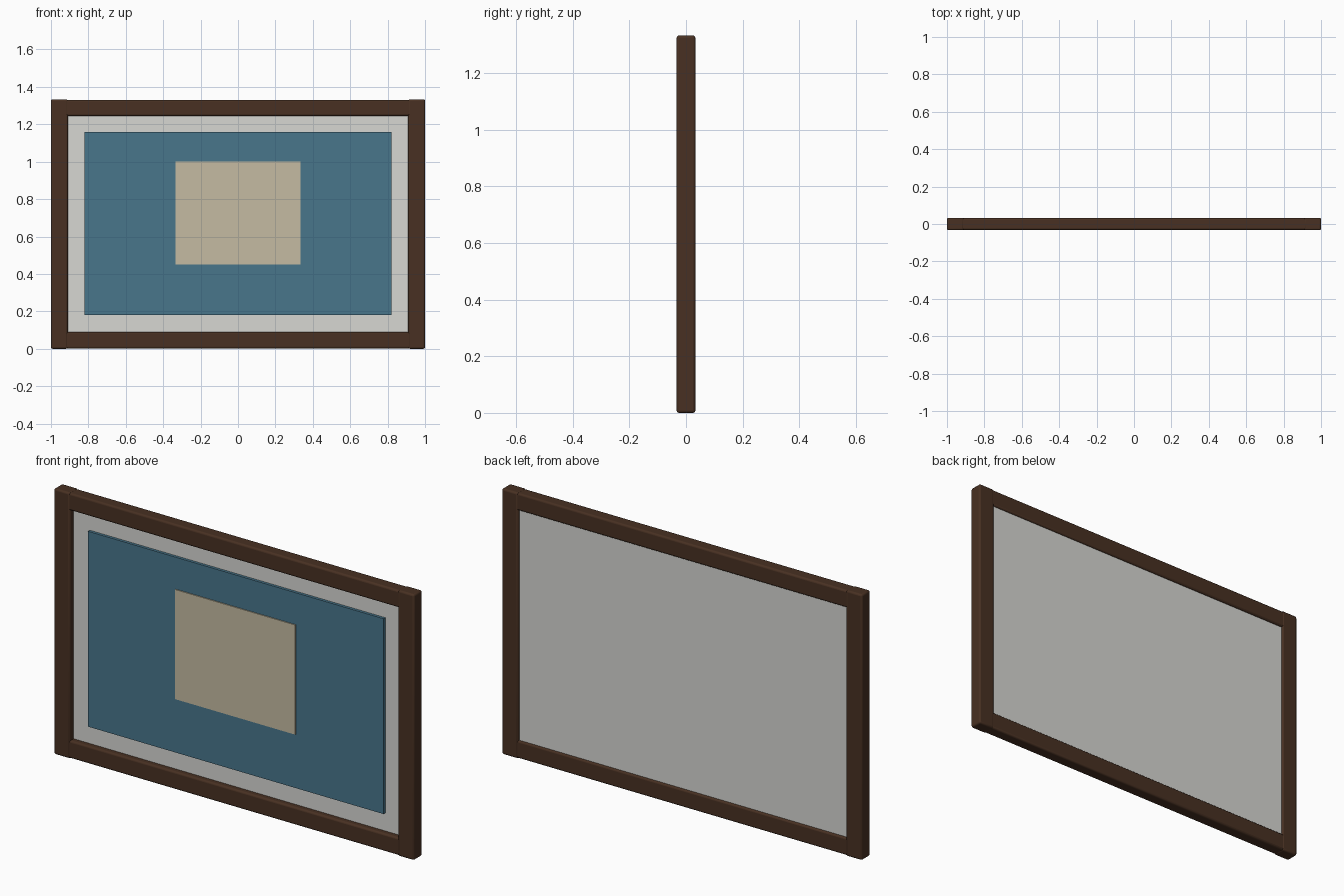
import bpy

if "Cube" in bpy.data.objects:
    bpy.data.objects.remove(bpy.data.objects["Cube"])

def material(name, rgb):
    m = bpy.data.materials.new(name)
    m.diffuse_color = (*rgb, 1)
    m.use_nodes = True
    m.node_tree.nodes["Principled BSDF"].inputs["Base Color"].default_value = m.diffuse_color
    return m

wood = material("dark_wood", (0.065, 0.03, 0.016))
blue = material("blue", (0.065, 0.18, 0.26))
cream = material("cream", (0.56, 0.50, 0.36))
white = material("off_white", (0.68, 0.68, 0.65))

def box(name, x, y, z, mat, bevel=0, segments=3):
    """Box from (min, max) ranges, optionally with rounded edges."""
    ranges = (x, y, z)
    bpy.ops.mesh.primitive_cube_add(size=1, location=[(a + b) / 2 for a, b in ranges])
    ob = bpy.context.object
    ob.name = name
    ob.scale = [b - a for a, b in ranges]
    bpy.ops.object.transform_apply(location=False, rotation=False, scale=True)
    ob.data.materials.append(mat)
    if bevel:
        mod = ob.modifiers.new("rounded_edges", 'BEVEL')
        mod.width = bevel
        mod.segments = segments
        bpy.ops.object.shade_smooth_by_angle()
    return ob

H, W, D = 1.333, 0.09, 0.0333   # frame height, bar width, half depth

# Upright bars
for side, s in (("left", -1), ("right", 1)):
    box(side + "_stile", sorted((s, s * (1 - W))), (-D, D), (0, H), wood, 0.009)

# Horizontal bars, a hair slimmer and tucked between the uprights
for name, z in (("bottom_rail", (0.002, W)), ("top_rail", (H - W + 0.002, H - 0.002))):
    box(name, (-0.925, 0.925), (-D + 0.002, D - 0.002), z, wood, 0.009)

# Backing board, blue mount and cream centre panel
box("backing_board", (-0.92, 0.92), (-0.003, 0.022), (0.08, H - 0.08), white)
box("blue_mount", (-0.82, 0.82), (-0.017, 0.0), (0.18, 1.16), blue)
box("centre_panel", (-0.333, 0.333), (-0.022, -0.01), (0.45, 1.0), cream)
